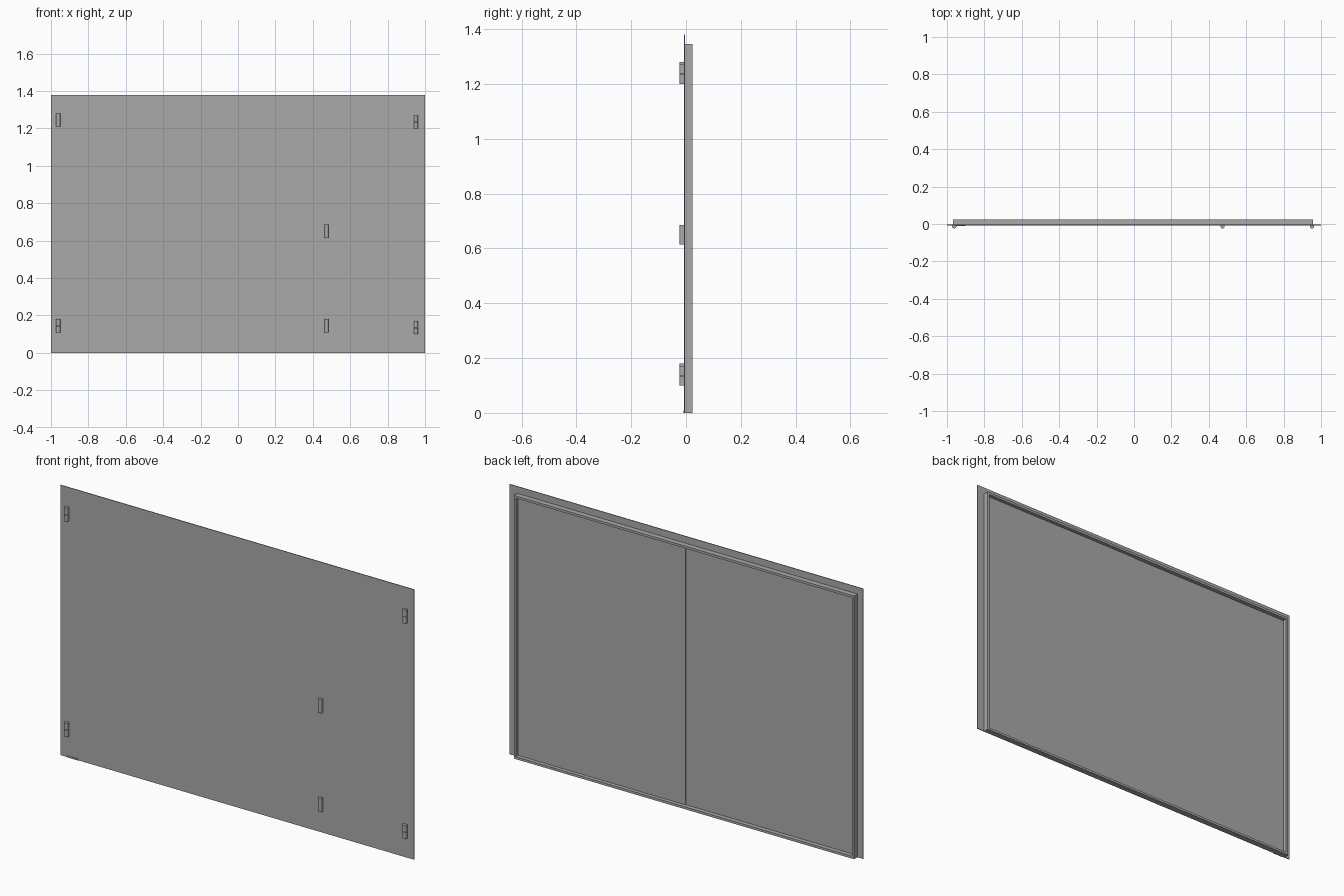
import bpy, bmesh, math

cube = bpy.data.objects.get("Cube")
if cube:
    bpy.data.objects.remove(cube, do_unlink=True)

grey = bpy.data.materials.new("plain grey")
grey.use_nodes = True
colour = (0.4, 0.4, 0.4, 1)
grey.diffuse_color = colour
grey.node_tree.nodes["Principled BSDF"].inputs["Base Color"].default_value = colour


def finish(name, bm):
    bmesh.ops.recalc_face_normals(bm, faces=bm.faces)
    mesh = bpy.data.meshes.new(name)
    bm.to_mesh(mesh)
    bm.free()
    mesh.materials.append(grey)
    obj = bpy.data.objects.new(name, mesh)
    bpy.context.collection.objects.link(obj)
    return obj


def box(name, x, y, z):
    bm = bmesh.new()
    bmesh.ops.create_cube(bm, size=1)
    for v in bm.verts:
        v.co = [r[0] + (c + 0.5) * (r[1] - r[0]) for c, r in zip(v.co, (x, y, z))]
    return finish(name, bm)


def knuckle(name, x, z0, z1):
    """Upright bar with a rounded front and a flat back."""
    r, front, back = 0.011, -0.024, -0.005
    outline = [(x - r, back)]
    for i in range(13):
        a = math.pi * (1 + i / 12)
        outline.append((x + r * math.cos(a), front + r + r * math.sin(a)))
    outline.append((x + r, back))
    bm = bmesh.new()
    face = bm.faces.new([bm.verts.new((px, py, z0)) for px, py in outline])
    top = bmesh.ops.extrude_face_region(bm, geom=[face])["geom"]
    for v in top:
        if isinstance(v, bmesh.types.BMVert):
            v.co.z = z1
    obj = finish(name, bm)
    bpy.ops.object.select_all(action='DESELECT')
    obj.select_set(True)
    bpy.context.view_layer.objects.active = obj
    bpy.ops.object.shade_smooth_by_angle(angle=math.radians(40))


# Thin front sheet and the two back panels, one slightly proud of the other
left, right, height, rim = 0.957, -0.967, 1.345, 0.012
rim_y = (-0.004, 0.024)
box("front_sheet", (-1, 1), (-0.007, -0.003), (0, 1.38))
box("back_panel_left", (0, left - rim), (-0.004, 0.005), (rim, height - rim))
box("back_panel_right", (right + rim, 0), (-0.004, 0.002), (rim, height - rim))

# Raised rim around the back
box("rim_left", (left - rim, left), rim_y, (0, height))
box("rim_right", (right, right + rim), rim_y, (0, height))
box("rim_top", (right + rim, left - rim), rim_y, (height - rim, height))
box("rim_bottom", (right + rim, left - rim), rim_y, (0, rim))

# Split hinges at the corners
for side, x, drop in (("right", -0.961, 0), ("left", 0.952, 0.01)):
    for level, z in (("lower", 0.11), ("upper", 1.21)):
        z -= drop
        knuckle(f"hinge_{level}_{side}_base", x, z, z + 0.034)
        knuckle(f"hinge_{level}_{side}_cap", x, z + 0.036, z + 0.07)

# Plain catches on the front
for level, z in (("lower", 0.11), ("upper", 0.615)):
    knuckle(f"catch_{level}", 0.474, z, z + 0.07)

# Small tab at the bottom edge
box("bottom_tab", (-0.96, -0.9), (-0.01, -0.005), (0, 0.008))
